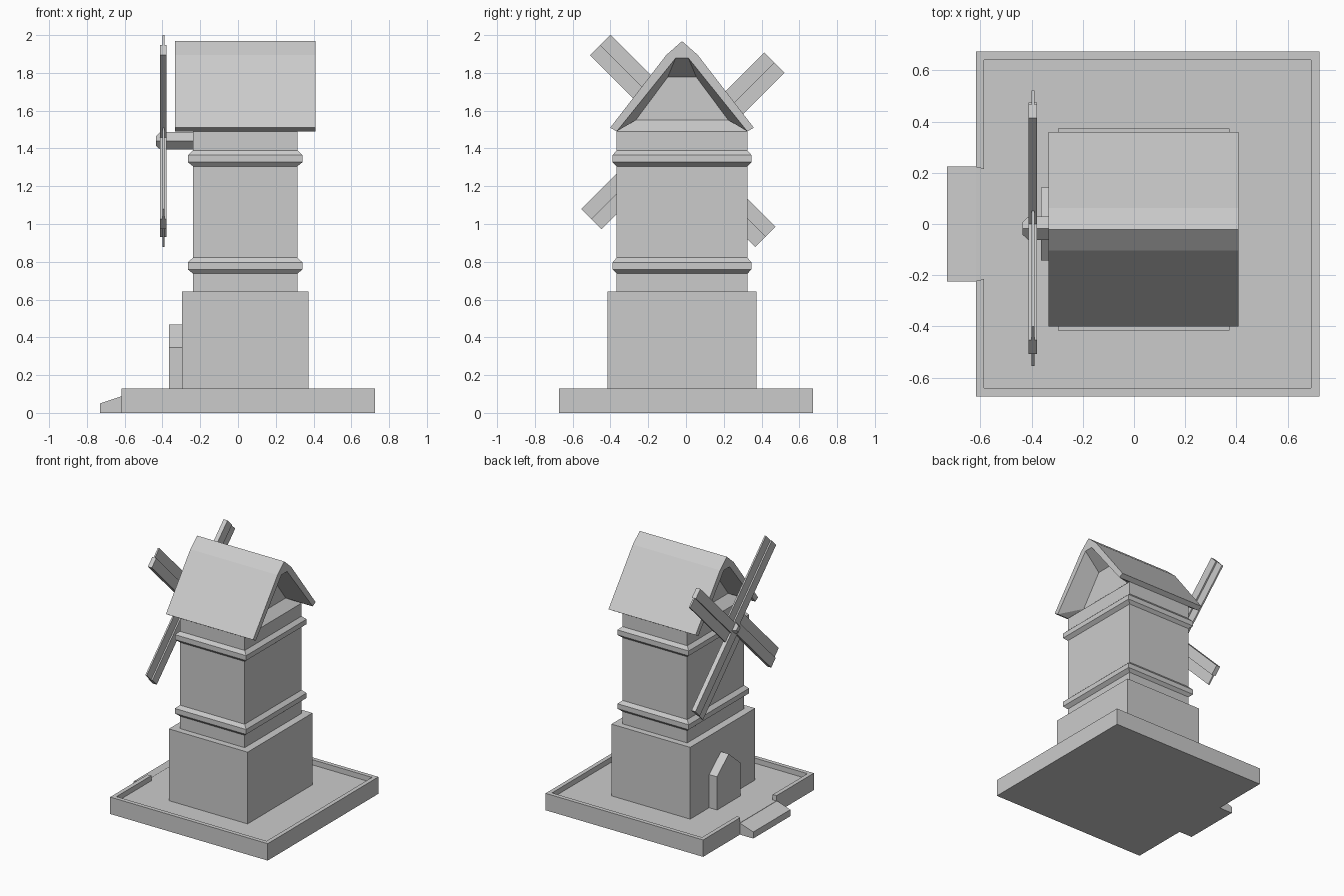
import bpy, bmesh
from math import pi, sin, cos
from mathutils import Vector

if "Cube" in bpy.data.objects:
    bpy.data.objects.remove(bpy.data.objects["Cube"])

CX, CY = 0.038, -0.021      # tower axis
HX, HY = 0.276, 0.346       # upper tower half sizes


def make(name, verts, faces):
    mesh = bpy.data.meshes.new(name)
    mesh.from_pydata([tuple(v) for v in verts], [], faces)
    bm = bmesh.new()
    bm.from_mesh(mesh)
    bmesh.ops.recalc_face_normals(bm, faces=bm.faces)
    bm.to_mesh(mesh)
    bm.free()
    ob = bpy.data.objects.new(name, mesh)
    bpy.context.scene.collection.objects.link(ob)
    return ob


def loft(name, rings):
    """Skin a stack of equal rings and cap both ends."""
    n = len(rings[0])
    verts = [p for r in rings for p in r]
    faces = [(k * n + i, k * n + (i + 1) % n, (k + 1) * n + (i + 1) % n, (k + 1) * n + i)
             for k in range(len(rings) - 1) for i in range(n)]
    faces += [tuple(range(n)), tuple(range((len(rings) - 1) * n, len(rings) * n))]
    return make(name, verts, faces)


def rect(x0, x1, y0, y1, z):
    return [(x0, y0, z), (x1, y0, z), (x1, y1, z), (x0, y1, z)]


def box(name, x0, x1, y0, y1, z0, z1):
    return loft(name, [rect(x0, x1, y0, y1, z0), rect(x0, x1, y0, y1, z1)])


def prism_x(name, profile, x0, x1):
    return loft(name, [[(x, y, z) for y, z in profile] for x in (x0, x1)])


# Base tray: floor, rim walls and a gap for the entrance
FLOOR, RIM = 0.09, 0.13
outline = [(-0.617, -0.222), (-0.617, -0.673), (0.724, -0.673), (0.724, 0.673),
           (-0.617, 0.673), (-0.617, 0.222), (-0.585, 0.215), (-0.585, 0.641),
           (0.692, 0.641), (0.692, -0.641), (-0.585, -0.641), (-0.585, -0.215)]
box("base_floor", -0.617, 0.724, -0.673, 0.673, 0, FLOOR)
loft("base_rim", [[(x, y, z) for x, y in outline] for z in (FLOOR, RIM)])

# Entrance ramp
ramp = [(-0.73, 0), (-0.61, 0), (-0.61, FLOOR), (-0.73, 0.05)]
loft("entrance_ramp", [[(x, y, z) for x, z in ramp] for y in (-0.225, 0.225)])

# Tower: plinth and shaft
box("tower_plinth", -0.297, 0.373, -0.416, 0.373, FLOOR, 0.642)
box("tower_shaft", CX - HX, CX + HX, CY - HY, CY + HY, 0.642, 1.49)

# Chamfered bands round the tower
for name, zb in (("lower_band", 0.737), ("upper_band", 1.305)):
    loft(name, [rect(CX - HX - 0.027 * e, CX + HX + 0.027 * e,
                     CY - HY - 0.021 * e, CY + HY + 0.021 * e, zb + dz)
                for e, dz in ((0, 0), (1, 0.022), (1, 0.06), (0, 0.085))])

# Pointed door
prism_x("door", [(-0.142, FLOOR), (0.142, FLOOR), (0.142, 0.345), (0, 0.467), (-0.142, 0.345)],
        -0.364, -0.29)


# Roof: outer shell with tapered recess at both gable ends
def section(x, pts):
    return [(x, CY + y, z) for y, z in pts]


outer = [(-0.346, 1.49), (-0.38, 1.51), (-0.083, 1.895), (0, 1.968),
         (0.083, 1.895), (0.38, 1.51), (0.346, 1.49)]
mouth = [(-0.346, 1.49), (-0.034, 1.878), (0.034, 1.878), (0.346, 1.49)]
gable = [(-0.245, 1.55), (-0.076, 1.777), (0.076, 1.777), (0.245, 1.55)]
verts, faces = [], []
for s, x_end in ((-1, -0.333), (1, 0.409)):
    x_wall, x_tower = CX + s * (HX - 0.065), CX + s * HX
    b = len(verts)
    verts += section(x_end, outer)                         # 0-6
    verts += section(x_end, mouth[1:3])                    # 7, 8
    verts += section(x_wall, gable)                        # 9-12
    verts += section(x_tower, [mouth[0], mouth[3]])        # 13, 14
    end = [(0, 1, 2, 7), (2, 3, 4, 8, 7), (4, 5, 6, 8),    # end rim
           (0, 7, 10, 9), (7, 8, 11, 10), (8, 6, 12, 11),  # recess sides
           (0, 9, 13), (6, 14, 12),                        # lower corners
           (9, 10, 11, 12), (9, 12, 14, 13)]               # gable wall and sill
    faces += [tuple(b + i for i in f) for f in end]
faces += [(i, i + 1, i + 16, i + 15) for i in range(6)]    # outer skin
faces += [(0, 15, 28, 13), (13, 28, 29, 14), (14, 29, 21, 6)]
make("roof", verts, faces)

# Axle: square bar on its corner with a tapered nose
HUB = Vector((-0.395, -0.017, 1.44))
loft("sail_axle", [[(x, HUB.y + r * cos(a * pi / 2), HUB.z + r * sin(a * pi / 2)) for a in range(4)]
                   for x, r in ((-0.435, 0.025), (-0.412, 0.046), (-0.2, 0.046))])


# Four sails: thick spar with a thin board on its clockwise side
def sail_part(name, angle, start, length, p0, p1, thick):
    along = Vector((0, cos(angle), sin(angle)))
    side = Vector((0, sin(angle), -cos(angle)))
    rings = []
    for x in (-thick, thick):
        rings.append([HUB + Vector((x, 0, 0)) + along * l + side * p
                      for l, p in ((start, p0), (length, p0), (length, p1), (start, p1))])
    loft(name, rings)


for i in range(4):
    ang = pi / 4 + i * pi / 2
    length = (0.635, 0.668)[i % 2]
    sail_part(f"sail_spar_{i + 1}", ang, 0, length, -0.026, 0.05, 0.017)
    sail_part(f"sail_board_{i + 1}", ang, 0.03, length, 0.05, 0.126, 0.006)
